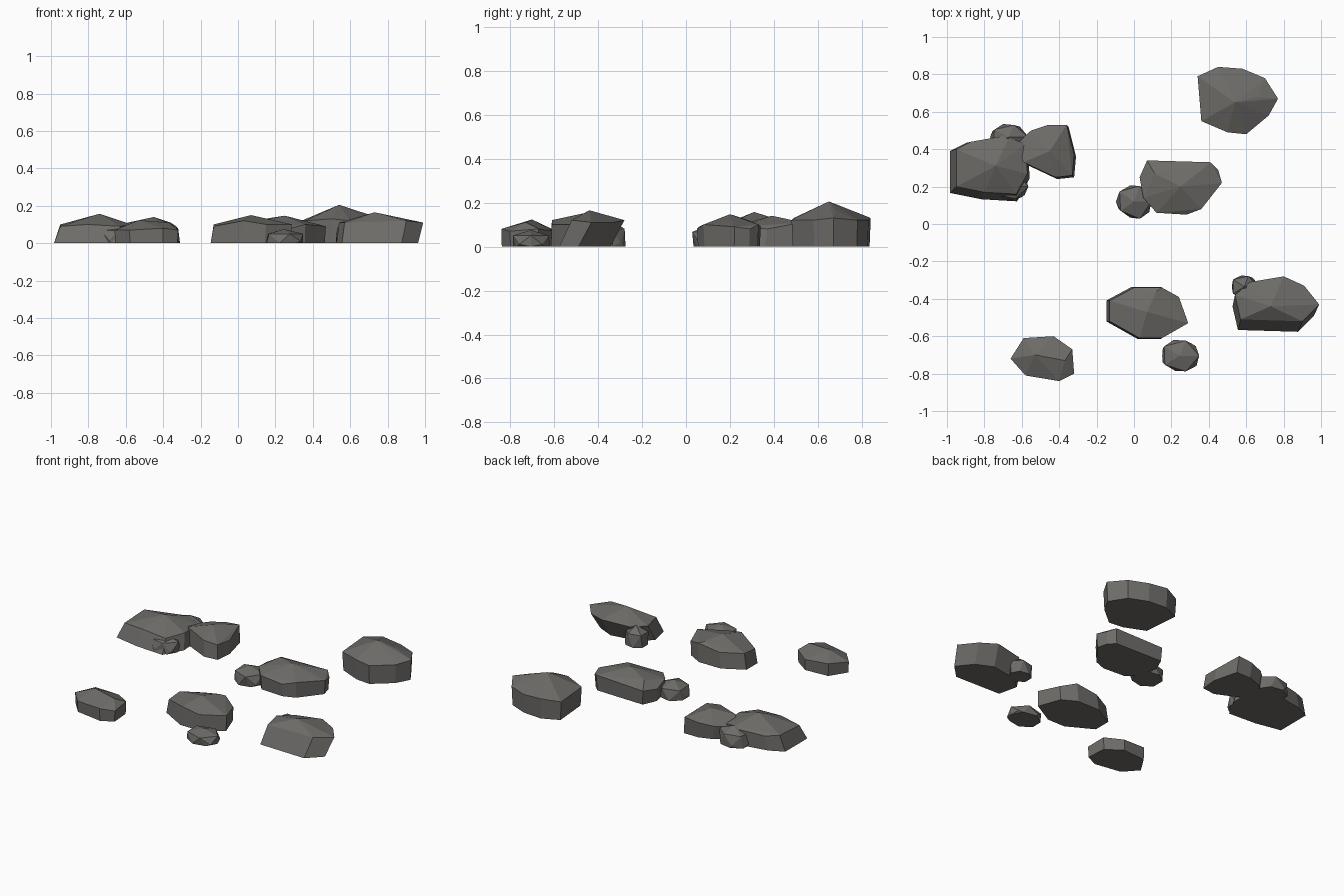
import bpy
import bmesh
import math
import random
from mathutils import Vector

default_cube = bpy.data.objects.get("Cube")
if default_cube:
    bpy.data.objects.remove(default_cube, do_unlink=True)

# Single stone colour
stone = bpy.data.materials.new("warm grey stone")
stone.use_nodes = True
colour = (.155, .149, .139, 1)
stone.diffuse_color = colour
stone.node_tree.nodes["Principled BSDF"].inputs["Base Color"].default_value = colour


def faceted_hull(name, points):
    """Wrap a cloud of points in a flat-shaded convex stone."""
    bm = bmesh.new()
    for point in points:
        bm.verts.new(point)
    hull = bmesh.ops.convex_hull(bm, input=bm.verts[:])
    unused = {v for v in hull["geom_interior"] + hull["geom_unused"]
              if isinstance(v, bmesh.types.BMVert)}
    bmesh.ops.delete(bm, geom=list(unused), context="VERTS")
    bmesh.ops.dissolve_limit(bm, angle_limit=math.radians(4),
                             verts=bm.verts[:], edges=bm.edges[:])
    bmesh.ops.recalc_face_normals(bm, faces=bm.faces[:])
    mesh = bpy.data.meshes.new(name)
    bm.to_mesh(mesh)
    bm.free()
    mesh.materials.append(stone)
    stone_object = bpy.data.objects.new(name, mesh)
    bpy.context.collection.objects.link(stone_object)
    return stone_object


def boulder(name, outline, rim, peaks, foot=.95, shift=(0, 0)):
    """Shoulder outline with cycling rim heights, a scaled foot and peaks."""
    shoulder = [Vector((x, y, rim[i % len(rim)]))
                for i, (x, y) in enumerate(outline)]
    centre = sum(shoulder, Vector()) / len(shoulder)
    ground = []
    for point in shoulder:
        base = centre + (point - centre) * foot + Vector((*shift, 0))
        base.z = 0
        ground.append(base)
    return faceted_hull(name, shoulder + ground + [Vector(p) for p in peaks])


def pebble(name, centre, radius, height, seed):
    """Small irregular stone, flattened where it meets the ground."""
    random.seed(seed)
    bm = bmesh.new()
    bmesh.ops.create_icosphere(bm, subdivisions=1, radius=1)
    points = []
    for vert in bm.verts:
        spread = random.uniform(.9, 1.08)
        lift = .4 + .6 * vert.co.z
        points.append(Vector((centre[0] + vert.co.x * radius[0] * spread,
                              centre[1] + vert.co.y * radius[1] * spread,
                              max(0, lift * height))))
    bm.free()
    # Widen the ground contact below the stone's waist
    points += [Vector((centre[0] + math.cos(a) * radius[0] * .88,
                       centre[1] + math.sin(a) * radius[1] * .88, 0))
               for a in (math.tau * i / 7 for i in range(7))]
    return faceted_hull(name, points)


# Tall stone at the back
boulder("tall_back_boulder",
        [(.34, .79), (.45, .84), (.58, .83), (.70, .78), (.77, .67),
         (.72, .58), (.60, .48), (.50, .49), (.36, .55)],
        (.12, .13, .12), [(.54, .65, .205), (.66, .68, .165)], foot=.97)

# Cluster on the back right side
boulder("cluster_large_boulder",
        [(-.95, .40), (-.87, .44), (-.70, .47), (-.58, .43),
         (-.57, .27), (-.63, .16), (-.80, .17), (-.95, .20)],
        (.10, .09), [(-.74, .31, .157), (-.67, .46, .11)],
        foot=1.12, shift=(-.01, -.02))
boulder("cluster_side_boulder",
        [(-.63, .43), (-.55, .50), (-.46, .53), (-.36, .53),
         (-.32, .37), (-.33, .26), (-.42, .25), (-.59, .33)],
        (.08, .09, .10, .11), [(-.45, .39, .14)], foot=1, shift=(.01, -.01))
pebble("cluster_rear_pebble", (-.67, .465), (.11, .08), .115, 3)
pebble("cluster_front_pebble", (-.66, .2), (.10, .085), .10, 5)

# Middle pair
boulder("middle_boulder",
        [(.03, .25), (.07, .34), (.41, .33), (.45, .29), (.47, .22),
         (.36, .08), (.28, .05), (.12, .06), (.05, .14)],
        (.08, .09, .10), [(.25, .2, .147), (.11, .27, .125)], foot=.97)
pebble("middle_pebble", (0, .12), (.105, .1), .10, 8)

# Front centre boulder and its pebble
boulder("front_centre_boulder",
        [(-.13, -.41), (0, -.34), (.15, -.34), (.24, -.39),
         (.29, -.53), (.15, -.61), (.03, -.61), (-.13, -.52)],
        (.10, .10, .12, .09), [(.07, -.47, .15), (.12, -.36, .13)],
        foot=1.03, shift=(-.01, 0))
pebble("front_centre_pebble", (.245, -.705), (.115, .095), .075, 2)

# Front left side boulder and its pebble
boulder("long_front_boulder",
        [(.54, -.38), (.62, -.31), (.80, -.28), (.91, -.33),
         (.99, -.43), (.90, -.52), (.57, -.51)],
        (.11, .11, .12), [(.73, -.44, .165)], foot=.97, shift=(-.02, -.06))
pebble("long_front_pebble", (.59, -.335), (.08, .07), .12, 4)

# Front right side boulder
boulder("small_front_boulder",
        [(-.66, -.72), (-.59, -.61), (-.43, -.60), (-.33, -.67),
         (-.32, -.80), (-.40, -.84), (-.58, -.81)],
        (.07, .08), [(-.53, -.70, .123), (-.37, -.73, .11)], foot=.98)
